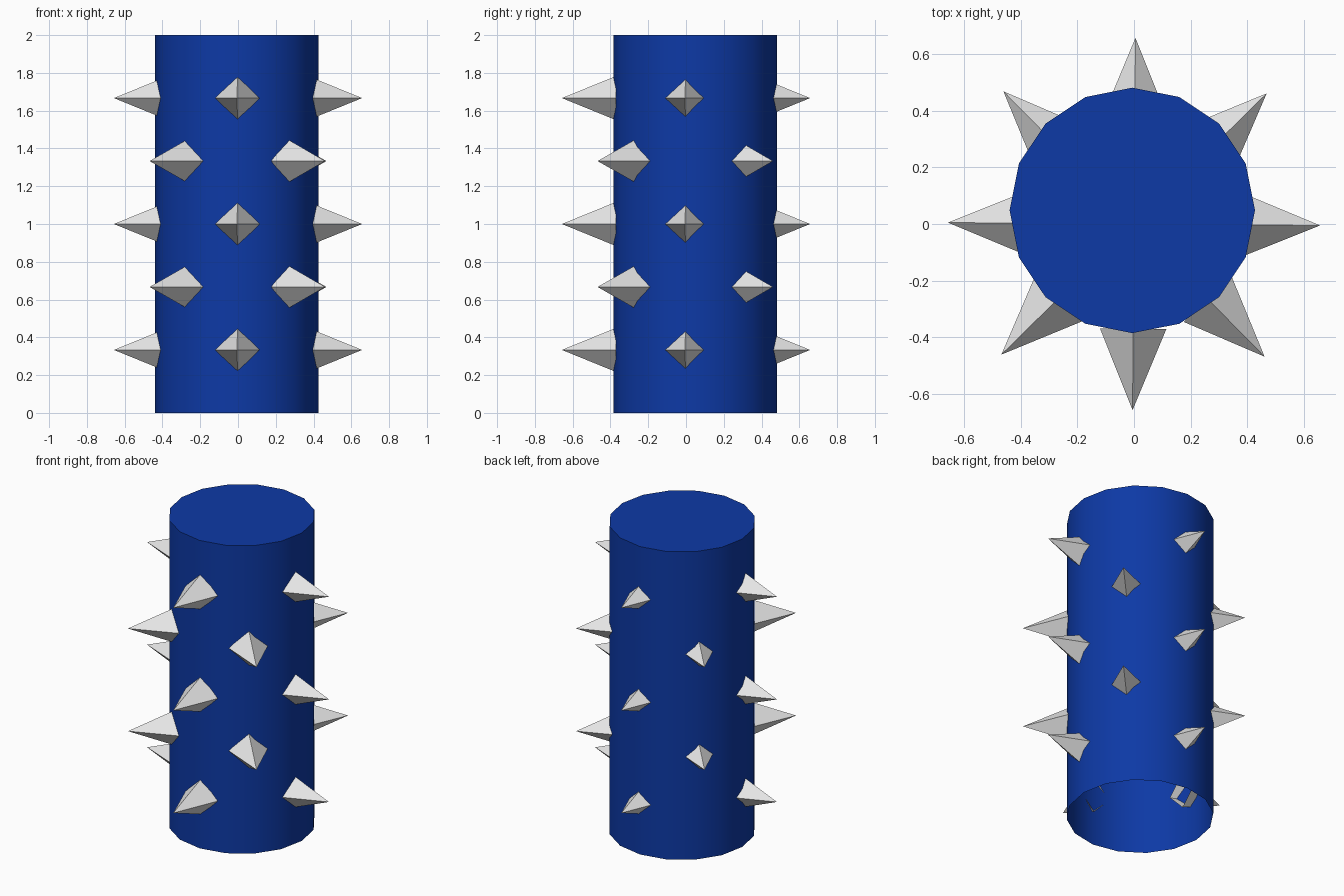
import bpy, bmesh, math
from mathutils import Matrix, Vector

if "Cube" in bpy.data.objects:
    bpy.data.objects.remove(bpy.data.objects["Cube"])


def material(name, rgb):
    m = bpy.data.materials.new(name)
    m.diffuse_color = (*rgb, 1.0)
    m.use_nodes = True
    m.node_tree.nodes["Principled BSDF"].inputs["Base Color"].default_value = m.diffuse_color
    return m


def make_object(name, bm, mat):
    mesh = bpy.data.meshes.new(name)
    bm.to_mesh(mesh)
    bm.free()
    mesh.materials.append(mat)
    ob = bpy.data.objects.new(name, mesh)
    bpy.context.collection.objects.link(ob)
    return ob


blue = material("deep blue", (0.004, 0.041, 0.38))
grey = material("light grey", (0.8, 0.8, 0.8))

# Column: 16 sides, closed top, open bottom, slightly off centre
bm = bmesh.new()
bmesh.ops.create_cone(bm, cap_ends=True, segments=16, radius1=0.433, radius2=0.433,
                      depth=2, matrix=Matrix.Translation((-0.006, 0.048, 1)))
bm.normal_update()
bottom = [f for f in bm.faces if f.normal.z < -0.9]
bmesh.ops.delete(bm, geom=bottom, context='FACES_ONLY')
for f in bm.faces:
    f.smooth = abs(f.normal.z) < 0.5
for e in bm.edges:
    if len(e.link_faces) == 2 and any(abs(f.normal.z) > 0.5 for f in e.link_faces):
        e.smooth = False
make_object("column", bm, blue)

# Spikes: open four-sided pyramids pointing outwards
BASE, TIP, HALF = 0.37, 0.657, 0.117


def spike(name, angle, z):
    bm = bmesh.new()
    place = Matrix.Translation((0, 0, z)) @ Matrix.Rotation(angle, 4, 'Z')
    ring = [bm.verts.new(place @ Vector((BASE, HALF * math.cos(i * math.pi / 2),
                                         HALF * math.sin(i * math.pi / 2))))
            for i in range(4)]
    tip = bm.verts.new(place @ Vector((TIP, 0, 0)))
    for i in range(4):
        bm.faces.new((ring[i], ring[(i + 1) % 4], tip))
    make_object(name, bm, grey)


# Five rows of four, every other row turned by 45 degrees
for row in range(5):
    for k in range(4):
        turn = k * 90 + (row % 2) * 45 - 0.45
        spike(f"spike_{row + 1}_{k + 1}", math.radians(turn), (row + 1) / 3)
